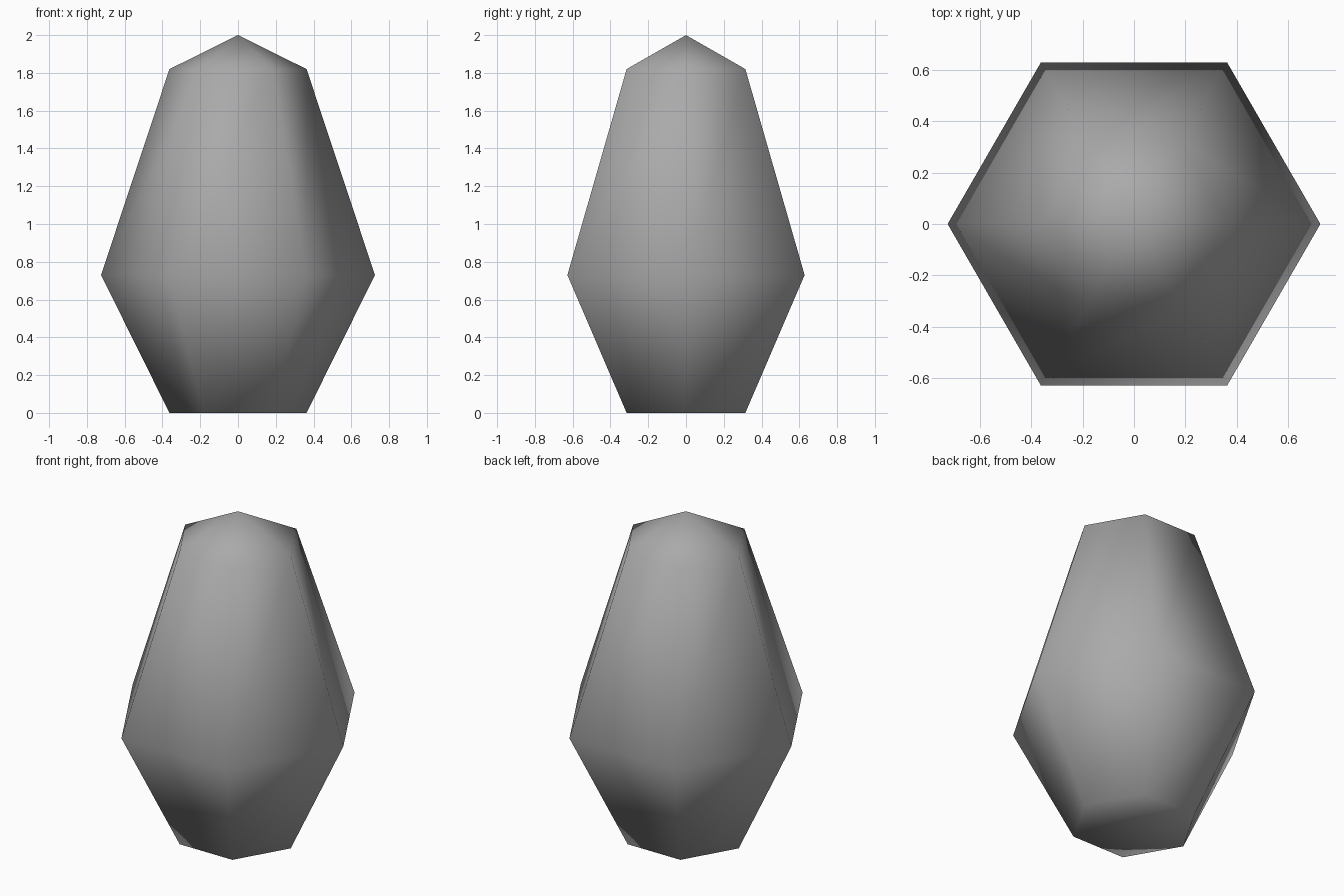
import bpy, bmesh, math

if "Cube" in bpy.data.objects:
    bpy.data.objects.remove(bpy.data.objects["Cube"])

# One flat grey for the whole stone
grey = bpy.data.materials.new("stone grey")
grey.diffuse_color = (0.40, 0.40, 0.40, 1)
grey.use_nodes = True
grey.node_tree.nodes["Principled BSDF"].inputs["Base Color"].default_value = grey.diffuse_color

# Hexagonal rings: (radius, height)
RINGS = [(0.363, 0.0), (0.725, 0.73), (0.363, 1.82)]
SIDES = 6

bm = bmesh.new()
rings = [[bm.verts.new((r * math.cos(math.tau * i / SIDES),
                        r * math.sin(math.tau * i / SIDES), z))
          for i in range(SIDES)] for r, z in RINGS]
base = bm.verts.new((0, 0, 0))
tip = bm.verts.new((0, 0, 2.0))

for i in range(SIDES):
    j = (i + 1) % SIDES
    # Side walls
    for low, high in zip(rings, rings[1:]):
        bm.faces.new((low[i], low[j], high[j], high[i]))
    # Pointed cap and flat base
    bm.faces.new((rings[-1][i], rings[-1][j], tip))
    bm.faces.new((rings[0][j], rings[0][i], base))

bmesh.ops.recalc_face_normals(bm, faces=bm.faces)
for f in bm.faces:
    f.smooth = True

mesh = bpy.data.meshes.new("crystal_stone")
bm.to_mesh(mesh)
bm.free()
mesh.materials.append(grey)
stone = bpy.data.objects.new("crystal_stone", mesh)
bpy.context.collection.objects.link(stone)
